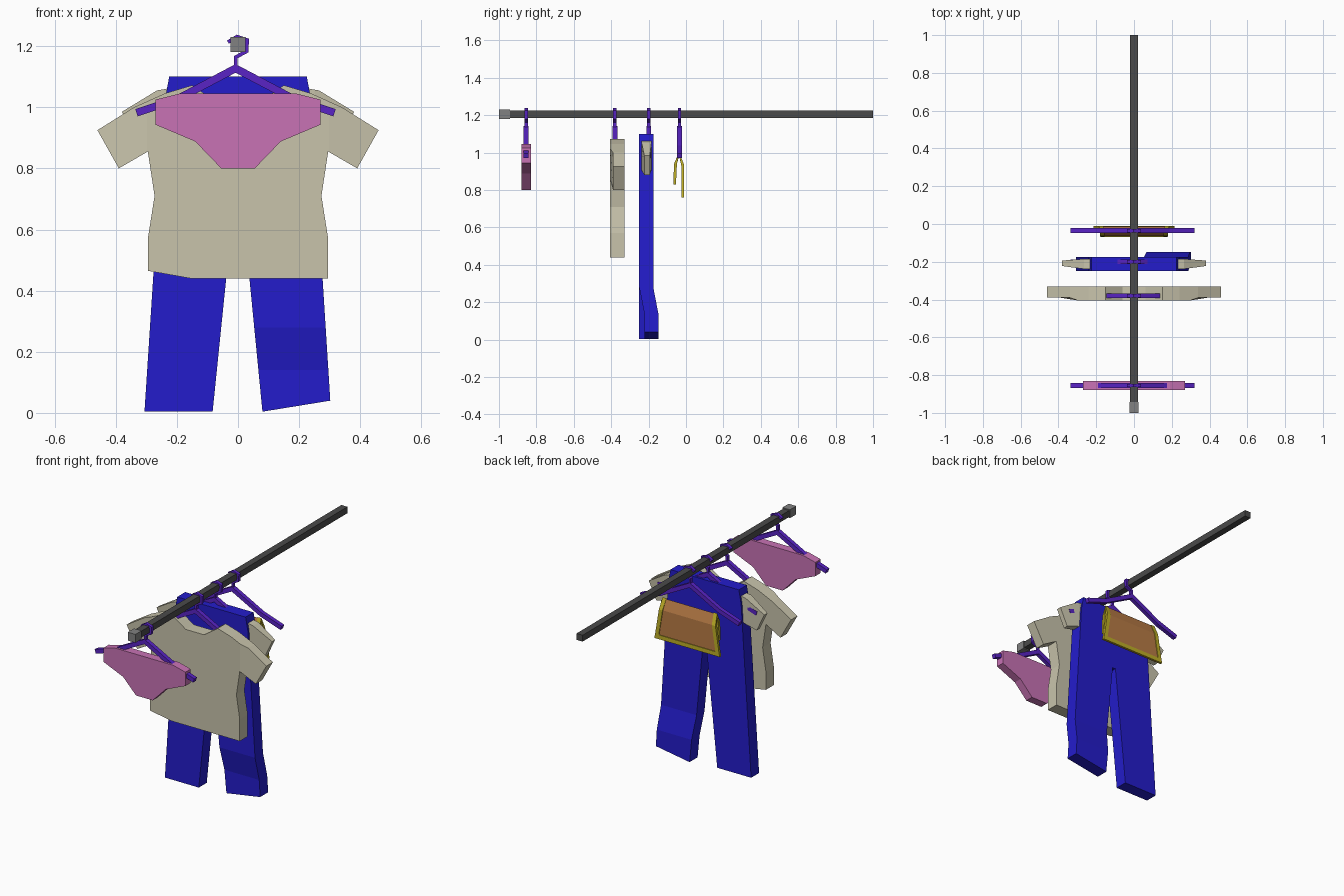
import bpy, bmesh
from mathutils import Vector

if "Cube" in bpy.data.objects:
    bpy.data.objects.remove(bpy.data.objects["Cube"])


def material(name, r, g, b):
    m = bpy.data.materials.new(name)
    m.diffuse_color = (r, g, b, 1)
    m.use_nodes = True
    m.node_tree.nodes["Principled BSDF"].inputs["Base Color"].default_value = m.diffuse_color
    return m


PURPLE = material("purple", .10, .017, .56)
BLUE = material("blue", .017, .012, .60)
BEIGE = material("beige", .58, .55, .41)
PINK = material("pink", .58, .17, .46)
YELLOW = material("yellow", .52, .43, .02)
ORANGE = material("orange", .48, .20, .06)
DARK = material("dark_grey", .07, .07, .07)
GREY = material("mid_grey", .22, .22, .22)


def finish(bm, name, mat):
    bmesh.ops.recalc_face_normals(bm, faces=bm.faces)
    me = bpy.data.meshes.new(name)
    bm.to_mesh(me)
    bm.free()
    me.materials.append(mat)
    ob = bpy.data.objects.new(name, me)
    bpy.context.collection.objects.link(ob)
    return ob


def add_prism(bm, pts, y0, y1):
    """Extrude a front-view (x, z) outline from y0 to y1."""
    f = bm.faces.new([bm.verts.new((x, y0, z)) for x, z in pts])
    ext = bmesh.ops.extrude_face_region(bm, geom=[f])["geom"]
    for v in ext:
        if isinstance(v, bmesh.types.BMVert):
            v.co.y = y1


def prism(name, pts, y0, y1, mat, cuts=()):
    """Extruded outline with optional flat cuts (axis, position) to bend along."""
    bm = bmesh.new()
    add_prism(bm, pts, y0, y1)
    for axis, pos in cuts:
        no = Vector((1, 0, 0)) if axis == "x" else Vector((0, 0, 1))
        bmesh.ops.bisect_plane(bm, geom=bm.verts[:] + bm.edges[:] + bm.faces[:],
                               plane_co=no * pos, plane_no=no)
    return finish(bm, name, mat)


def mirrored(half):
    """Complete a right-hand half outline across x = 0."""
    return half + [(-x, z) for x, z in reversed(half)]


def ribbon(path, width):
    """Outline of a mitred band running along a path."""
    p = [Vector(q) for q in path]
    left, right = [], []
    for i, q in enumerate(p):
        a = (q - p[i - 1]).normalized() if i else (p[1] - q).normalized()
        b = (p[i + 1] - q).normalized() if i < len(p) - 1 else a
        n = Vector((-(a + b).y, (a + b).x)).normalized()
        n *= width / 2 / max(.5, n.dot(Vector((-a.y, a.x))))
        left.append(tuple(q + n))
        right.append(tuple(q - n))
    return left + right[::-1]


# Rail and its end cap
def box(name, x, y0, y1, z0, z1, mat):
    return prism(name, [(-x, z0), (x, z0), (x, z1), (-x, z1)], y0, y1, mat)


box("rail", .02, -.945, 1, 1.186, 1.224, DARK)
box("rail_end_cap", .025, -1, -.942, 1.18, 1.23, GREY)

# Hangers: bent hook plus two drooping arms
HOOK = [(-.033, 1.213), (-.003, 1.231), (.03, 1.22), (.028, 1.183),
        (-.007, 1.164), (-.007, 1.12)]
ARMS = [(-.332, .982), (-.2, 1.026), (-.008, 1.127), (.184, 1.026), (.316, .982)]
for y in (-.855, -.38, -.2, -.035):
    bm = bmesh.new()
    add_prism(bm, ribbon(HOOK, .012), y - .009, y + .009)
    add_prism(bm, ribbon(ARMS, .025), y - .0125, y + .0125)
    finish(bm, "hanger", PURPLE)

# Pink briefs
prism("briefs", mirrored([(.055, .80), (.14, .888), (.27, .943), (.27, 1.025), (.19, 1.045)]),
      -.88, -.83, PINK)

# Front t-shirt, one hem corner lifted, sleeves slightly thinner
side = [(.295, .57), (.273, .71), (.295, .855), (.39, .80), (.46, .925),
        (.34, 1.0), (.24, 1.045), (.15, 1.072), (.06, 1.01)]
shirt = prism("t_shirt", [(-.155, .44), (.295, .44)] + mirrored(side) + [(-.295, .465)],
              -.405, -.33, BEIGE, [("x", .297), ("x", -.297)])
for v in shirt.data.vertices:
    if abs(v.co.x) > .31 and v.co.y < -.36:
        v.co.y = -.39

# Trousers, right lower leg kicked backwards
trousers = prism("trousers", [(-.225, 1.1), (.225, 1.1), (.24, 1.02), (.302, .04), (.08, .004),
                              (.01, .72), (-.01, .72), (-.083, .004), (-.306, .004), (-.24, 1.02)],
                 -.25, -.175, BLUE, [("z", .28), ("z", .14)])
for v in trousers.data.vertices:
    if v.co.x > 0 and v.co.z < .2:
        v.co.y += .027

# Shirt tucked inside the trousers, tapered sleeves showing at the sides
inner = prism("tucked_shirt", mirrored([(.2, .75), (.235, .91), (.33, .88), (.38, .985),
                                        (.265, 1.055), (.15, 1.075), (.06, 1.05)]),
              -.238, -.185, BEIGE, [("x", .25), ("x", -.25)])
for v in inner.data.vertices:
    if abs(v.co.x) > .3:
        v.co.y = -.208 + (v.co.y + .2115) * .55


# Bordered cloth folded over the last hanger
def strip(name, rows, thick, mat):
    """Sheet from rows of (x_left, x_right, y, z), thickened."""
    bm = bmesh.new()
    vs = [(bm.verts.new((a, y, z)), bm.verts.new((b, y, z))) for a, b, y, z in rows]
    for (a, b), (c, d) in zip(vs, vs[1:]):
        bm.faces.new((a, b, d, c))
    ob = finish(bm, name, mat)
    mod = ob.modifiers.new("thickness", "SOLIDIFY")
    mod.thickness, mod.offset = thick, 0
    return ob


FOLD = [(.178, -.06, .83), (.18, -.06, .855), (.18, -.056, .94), (.18, -.037, .993),
        (.186, -.018, .935), (.21, -.017, .785), (.215, -.017, .76)]
B = .024
strip("cloth_panel", [(-w + B, w - B, y, z) for w, y, z in FOLD], .007, ORANGE)
strip("cloth_side_border", [(w - B, w, y, z) for w, y, z in FOLD], .015, YELLOW)
strip("cloth_side_border", [(-w, -w + B, y, z) for w, y, z in FOLD], .015, YELLOW)
for name, ends in (("cloth_front_hem", FOLD[:2]), ("cloth_back_hem", FOLD[-2:])):
    strip(name, [(-w + B, w - B, y, z) for w, y, z in ends], .015, YELLOW)
